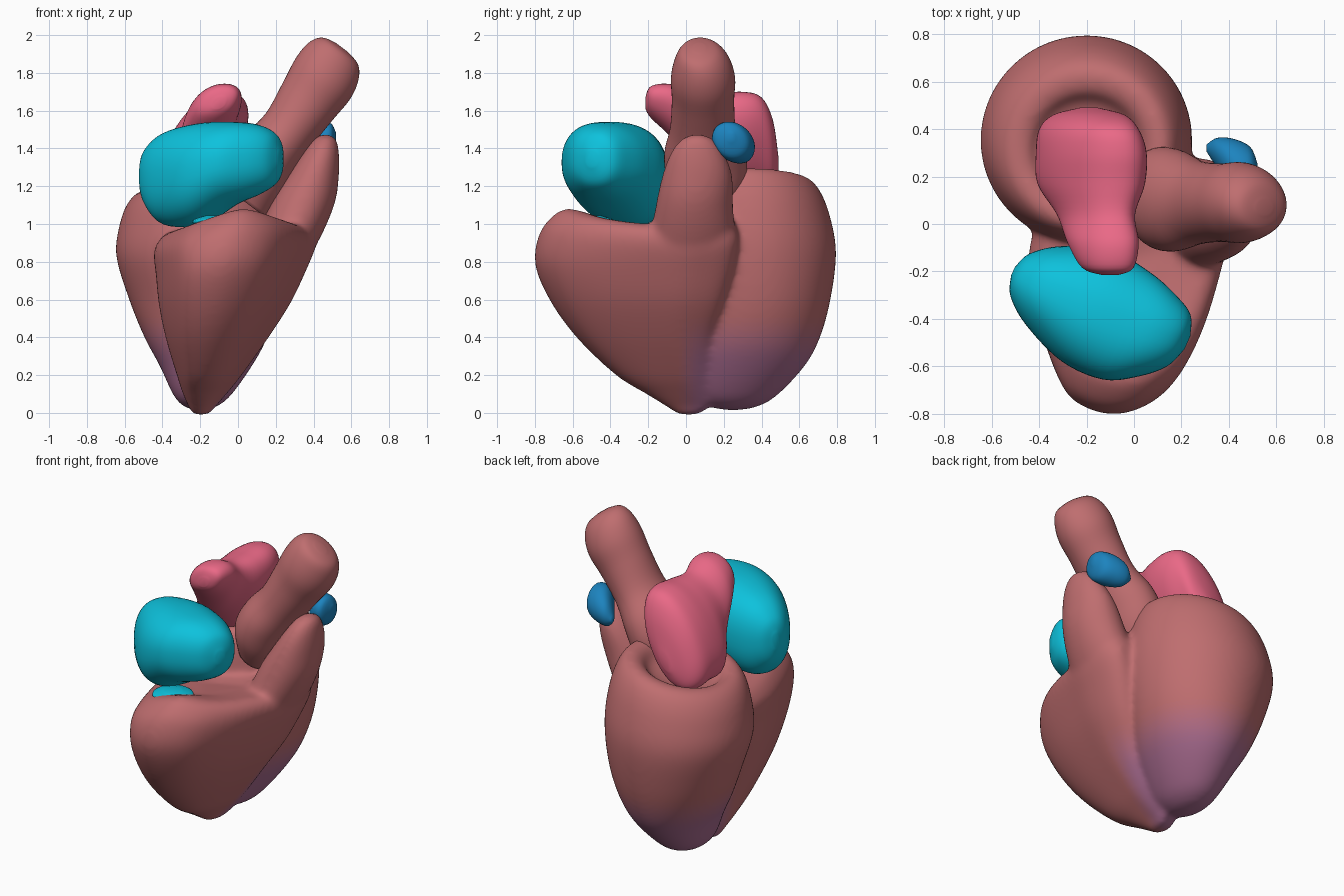
import bpy, bmesh, math
from mathutils import Vector

if "Cube" in bpy.data.objects:
    bpy.data.objects.remove(bpy.data.objects["Cube"])

X, Y, Z = Vector((1, 0, 0)), Vector((0, 1, 0)), Vector((0, 0, 1))


def material(name, rgb):
    m = bpy.data.materials.new(name)
    m.diffuse_color = (*rgb, 1)
    m.use_nodes = True
    m.node_tree.nodes["Principled BSDF"].inputs["Base Color"].default_value = m.diffuse_color
    return m


def spline(pts, n, closed=False):
    """Catmull-Rom resampling of tuples of any length."""
    k = len(pts)
    get = (lambda i: pts[i % k]) if closed else (lambda i: pts[min(max(i, 0), k - 1)])
    out = []
    for i in range(k if closed else k - 1):
        p = [get(i + j) for j in (-1, 0, 1, 2)]
        for s in range(n):
            t = s / n
            out.append(tuple(0.5 * (2 * b + (c - a) * t + (2 * a - 5 * b + 4 * c - d) * t * t
                                    + (3 * b - a - 3 * c + d) * t ** 3) for a, b, c, d in zip(*p)))
    if not closed:
        out.append(tuple(pts[-1]))
    return out


def oval(n=56, power=1.0):
    f = lambda v: math.copysign(abs(v) ** power, v)
    return [(f(math.cos(2 * math.pi * i / n)), f(math.sin(2 * math.pi * i / n))) for i in range(n)]


def loft(bm, stations, a, b, section, n=5):
    """Skin rings (cx, cy, cz, radius_a, radius_b) along a smooth path; returns its vertices."""
    rings = []
    for x, y, z, ra, rb in spline(stations, n):
        c = Vector((x, y, z))
        rings.append([bm.verts.new(c + a * (u * ra) + b * (v * rb)) for u, v in section])
    m = len(section)
    for r, s in zip(rings, rings[1:]):
        for i in range(m):
            bm.faces.new((r[i], r[(i + 1) % m], s[(i + 1) % m], s[i]))
    bm.faces.new(rings[0])
    bm.faces.new(rings[-1])
    return [v for r in rings for v in r]


def finish(name, bm, mats):
    bmesh.ops.recalc_face_normals(bm, faces=bm.faces)
    for f in bm.faces:
        f.smooth = True
    me = bpy.data.meshes.new(name)
    bm.to_mesh(me)
    bm.free()
    for m in mats:
        me.materials.append(m)
    ob = bpy.data.objects.new(name, me)
    bpy.context.collection.objects.link(ob)
    return ob


# Colours: muscle fades to a purple zone near the apex
red, purple = (0.52, 0.155, 0.16), (0.40, 0.15, 0.28)
STEPS = 14
fade = [material("muscle_%d" % i, [p + (q - p) * i / (STEPS - 1) for p, q in zip(red, purple)])
        for i in range(STEPS)]
teal = material("teal", (0.004, 0.54, 0.72))
pink = material("pink", (0.82, 0.14, 0.24))
blue = material("blue", (0.012, 0.23, 0.52))

# Left ventricle: egg with a rolled rim and a shallow recess on top
bm = bmesh.new()
for v in loft(bm, [(-.2, .25, .015, .02, .03), (-.2, .25, .03, .08, .12), (-.19, .26, .09, .15, .22),
                   (-.17, .31, .25, .245, .32), (-.17, .34, .4, .325, .37), (-.18, .36, .6, .395, .405),
                   (-.2, .355, .85, .445, .44), (-.2, .345, 1.05, .425, .415),
                   (-.2, .33, 1.18, .38, .375), (-.2, .32, 1.235, .32, .32), (-.2, .31, 1.22, .25, .25),
                   (-.2, .31, 1.16, .2, .2), (-.2, .31, 1.13, .1, .1)], X, Y, oval(72)):
    v.co.z += .2 * (v.co.x + .2) * (v.co.z / 1.24) ** 4

# Right ventricle: crescent wrapped on the front, given as (z, xmin, xmax, ymin, ymax)
crescent = spline([(-.97, .42), (-1, -.05), (-.72, -.73), (-.45, -.95), (-.04, -1), (.38, -.83),
                   (.68, -.44), (.9, .13), (1, .6), (.8, 1), (.1, .9), (-.6, .75)], 5, True)
levels = [(-.01, -.24, -.15, -.04, .06), (.03, -.26, -.12, -.1, .12), (.1, -.29, -.06, -.21, .12),
          (.2, -.32, .02, -.37, .12), (.4, -.375, .16, -.575, .14), (.6, -.41, .28, -.715, .2),
          (.8, -.425, .36, -.795, .25), (.97, -.435, .41, -.775, .27), (1.07, -.40, .41, -.70, .26),
          (1.10, -.35, .36, -.63, .22), (1.07, -.27, .28, -.52, .12), (1.02, -.15, .15, -.4, .05)]
for v in loft(bm, [((a + b) / 2, (c + d) / 2, z, (b - a) / 2, (d - c) / 2)
                   for z, a, b, c, d in levels], X, Y, crescent):
    v.co.z -= .27 * math.hypot(v.co.x - .03, .05) * max(v.co.z, 0) ** 3

# Outflow tract rising from the right ventricle
loft(bm, [(.17, -.02, .65, .08, .15), (.25, .03, .88, .16, .22), (.34, .045, 1.1, .17, .205),
          (.40, .06, 1.26, .135, .185), (.44, .06, 1.38, .095, .14), (.46, .06, 1.45, .06, .085),
          (.465, .06, 1.475, .02, .03)], X, Y, oval())

# Fuse and soften the muscle, then bake it so the faces can be coloured
raw = finish("muscle_source", bm, [])
mod = raw.modifiers.new("fuse", 'REMESH')
mod.mode = 'VOXEL'
mod.voxel_size = .015
mod.use_smooth_shade = True
mod = raw.modifiers.new("soften", 'SMOOTH')
mod.factor = .5
mod.iterations = 22
me = bpy.data.meshes.new_from_object(raw.evaluated_get(bpy.context.evaluated_depsgraph_get()))
bpy.data.objects.remove(raw)
ventricles = bpy.data.objects.new("ventricles", me)
bpy.context.collection.objects.link(ventricles)
me.materials.clear()
for m in fade:
    me.materials.append(m)
ease = lambda t: (lambda w: w * w * (3 - 2 * w))(min(max(t, 0), 1))
for p in me.polygons:
    w = ease((.54 - p.center.z) / .3) * ease((p.center.y + .06) / .14)
    p.material_index = round(w * (STEPS - 1))

# Aorta: leaning tube with a bulbous root and rounded end
bm = bmesh.new()
loft(bm, [(.06, .12, 1.1, .12, .15), (.1, .11, 1.24, .17, .21), (.17, .1, 1.37, .165, .215),
          (.27, .09, 1.5, .15, .175), (.37, .09, 1.65, .165, .165), (.45, .09, 1.77, .18, .17),
          (.505, .085, 1.86, .165, .145), (.54, .075, 1.915, .12, .1), (.55, .07, 1.935, .04, .03)],
     Vector((.8, 0, -.6)), Y, oval())
finish("aorta", bm, fade[:1])

# Right atrium: boxy bean lying across the front, plus the small piece at its valve
bm = bmesh.new()
loft(bm, [(-.51, -.2, 1.26, .02, .05), (-.48, -.215, 1.25, .1, .15), (-.38, -.26, 1.24, .185, .245),
          (-.2, -.345, 1.265, .26, .268), (-.03, -.43, 1.32, .25, .22), (.1, -.47, 1.34, .19, .185),
          (.19, -.49, 1.345, .12, .13), (.225, -.5, 1.345, .03, .04)],
     Vector((.4, .9, 0)), Z, oval(56, .88))
loft(bm, [(-.12, -.5, .97, .03, .03), (-.12, -.5, .99, .1, .1), (-.12, -.5, 1.02, .12, .12),
          (-.12, -.5, 1.045, .05, .05)], X, Y, oval(24))
finish("right_atrium", bm, [teal])

# Left atrium: two-lobed body running front to back, leaning to the right at the top
bm = bmesh.new()
loft(bm, [(-.1, -.215, 1.64, .03, .03), (-.11, -.185, 1.645, .1, .085), (-.13, -.08, 1.6, .135, .14),
          (-.16, .04, 1.5, .14, .19), (-.18, .17, 1.42, .19, .27), (-.18, .3, 1.42, .195, .28),
          (-.19, .4, 1.4, .17, .27), (-.19, .46, 1.35, .12, .2), (-.19, .49, 1.3, .03, .05)],
     X, Vector((.42, 0, 1)), oval(56, .92))
finish("left_atrium", bm, [pink])

# Pulmonary artery stub behind the outflow tract
bm = bmesh.new()
loft(bm, [(.52, .24, 1.46, .015, .02), (.49, .235, 1.445, .095, .085), (.42, .255, 1.43, .11, .1),
          (.35, .30, 1.40, .065, .075), (.305, .32, 1.38, .015, .015)],
     Vector((0, .9, -.4)), Vector((0, .3, .95)), oval(40))
finish("pulmonary_artery", bm, [blue])
